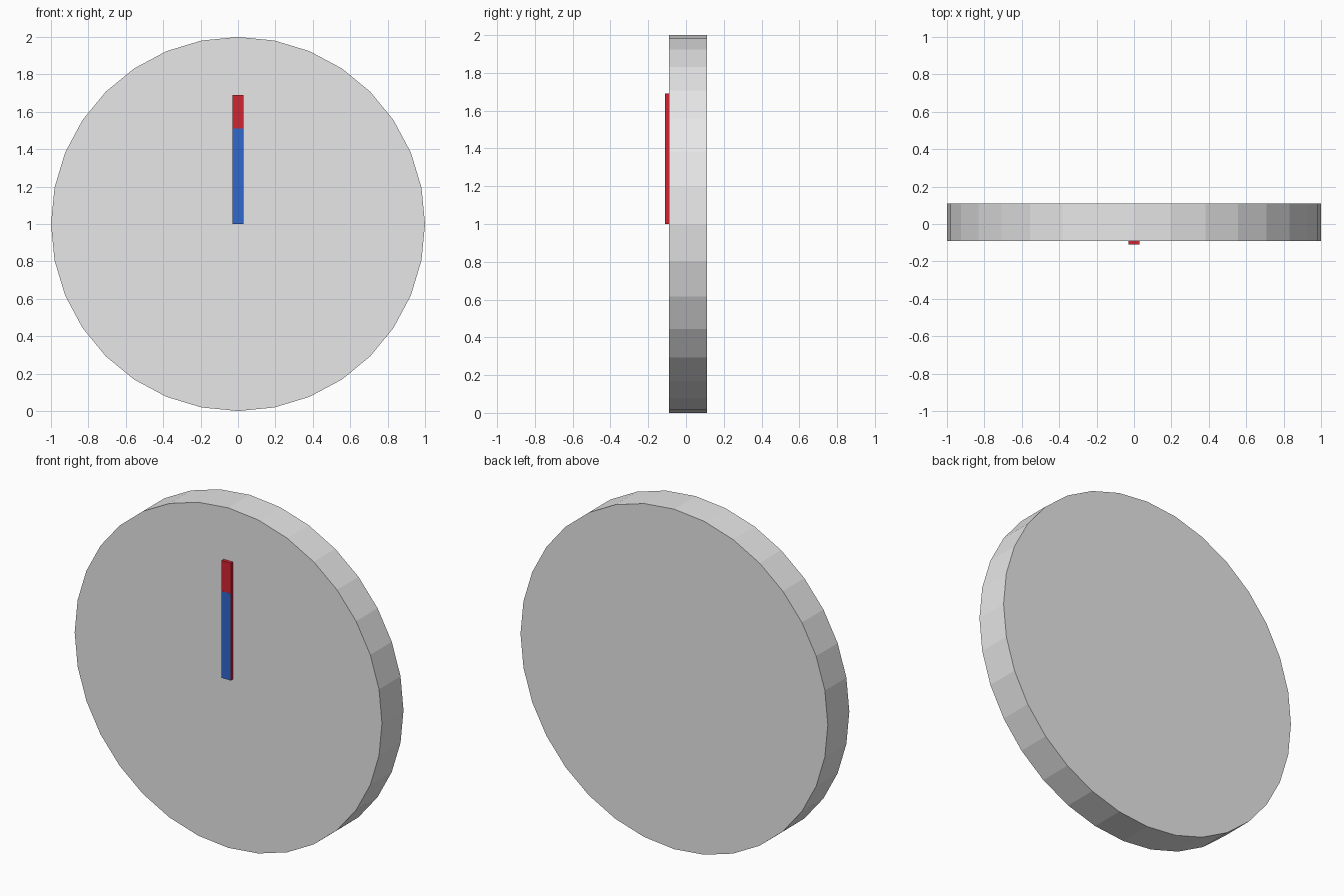
import bpy
import math

if "Cube" in bpy.data.objects:
    bpy.data.objects.remove(bpy.data.objects["Cube"])


def material(name, rgb):
    m = bpy.data.materials.new(name)
    m.diffuse_color = (*rgb, 1.0)
    m.use_nodes = True
    m.node_tree.nodes["Principled BSDF"].inputs["Base Color"].default_value = m.diffuse_color
    return m


GREY = material("light grey", (0.8, 0.8, 0.8))
RED = material("red", (0.65, 0.018, 0.032))
BLUE = material("blue", (0.03, 0.14, 0.62))

# Clock body: 32-sided disc standing upright, corner at the top
bpy.ops.mesh.primitive_cylinder_add(
    vertices=32, radius=1.0, depth=0.2,
    location=(0, 0.01, 1.0), rotation=(math.pi / 2, 0, 0))
body = bpy.context.object
body.name = "clock_body"
body.data.materials.append(GREY)


def hand(name, mat, half_width, length, front, back):
    """Flat bar rising from the clock centre."""
    bpy.ops.mesh.primitive_cube_add(
        size=1, location=(0, (front + back) / 2, 1.0 + length / 2))
    ob = bpy.context.object
    ob.name = name
    ob.scale = (half_width * 2, back - front, length)
    bpy.ops.object.transform_apply(location=False, rotation=False, scale=True)
    ob.data.materials.append(mat)


# Long hand, with the short hand laid flush over its front
hand("minute_hand", RED, 0.03, 0.69, -0.11, -0.09)
hand("hour_hand", BLUE, 0.029, 0.51, -0.1105, -0.105)
